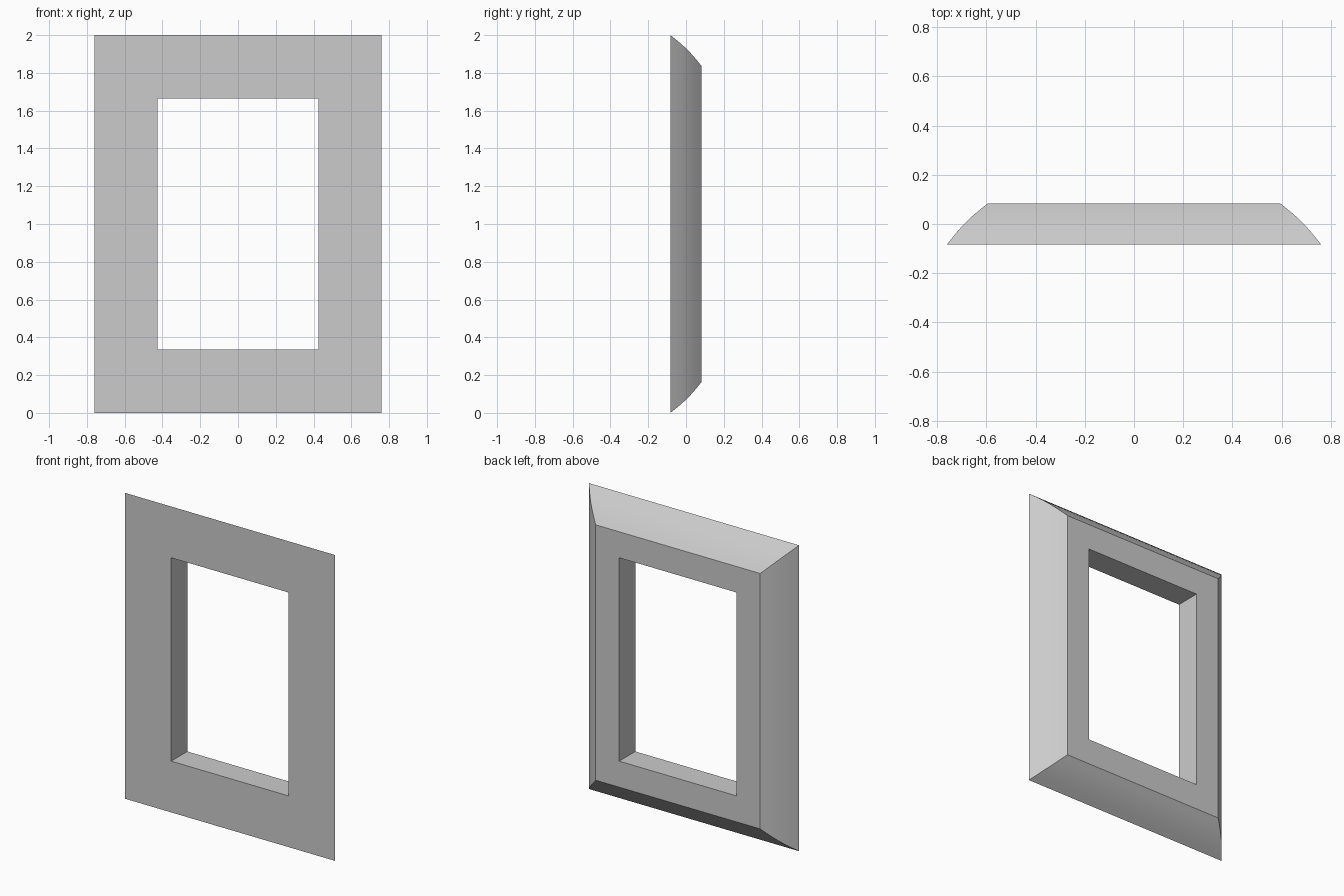
import bpy
import bmesh
import math

cube = bpy.data.objects.get("Cube")
if cube:
    bpy.data.objects.remove(cube, do_unlink=True)

HALF_W, HALF_H, HALF_D = 0.76, 1.0, 0.083
BORDER = 0.335      # width of the flat front border
SLOPE = 0.165       # how far the outer edge draws in toward the back
BULGE = 0.009       # outward bow of the sloped edge
STEPS = 6

# Cross-section as (inset from the outline, depth): bowed slope, then the opening
profile = []
for i in range(STEPS + 1):
    t = i / STEPS
    bow = BULGE * math.sin(math.pi * t) / math.sqrt(2)
    profile.append((SLOPE * t - bow, HALF_D * (2 * t - 1) + bow))
profile += [(BORDER, HALF_D), (BORDER, -HALF_D)]

# Mitred rings swept around the rectangle
bm = bmesh.new()
rings = []
for inset, y in profile:
    w, h = HALF_W - inset, HALF_H - inset
    rings.append([bm.verts.new((sx * w, y, HALF_H + sz * h))
                  for sx, sz in ((-1, -1), (1, -1), (1, 1), (-1, 1))])
for i, ring in enumerate(rings):
    following = rings[(i + 1) % len(rings)]
    for k in range(4):
        n = (k + 1) % 4
        bm.faces.new((ring[k], ring[n], following[n], following[k]))
bmesh.ops.recalc_face_normals(bm, faces=bm.faces)

mesh = bpy.data.meshes.new("window_frame")
bm.to_mesh(mesh)
bm.free()
frame = bpy.data.objects.new("window_frame", mesh)
bpy.context.collection.objects.link(frame)

# Plain grey finish
grey = bpy.data.materials.new("light_grey")
grey.use_nodes = True
colour = (0.6, 0.6, 0.6, 1)
grey.diffuse_color = colour
grey.node_tree.nodes["Principled BSDF"].inputs["Base Color"].default_value = colour
mesh.materials.append(grey)

# Smooth bowed slopes with crisp corners
bpy.ops.object.select_all(action='DESELECT')
frame.select_set(True)
bpy.context.view_layer.objects.active = frame
bpy.ops.object.shade_smooth_by_angle(angle=math.radians(30))
